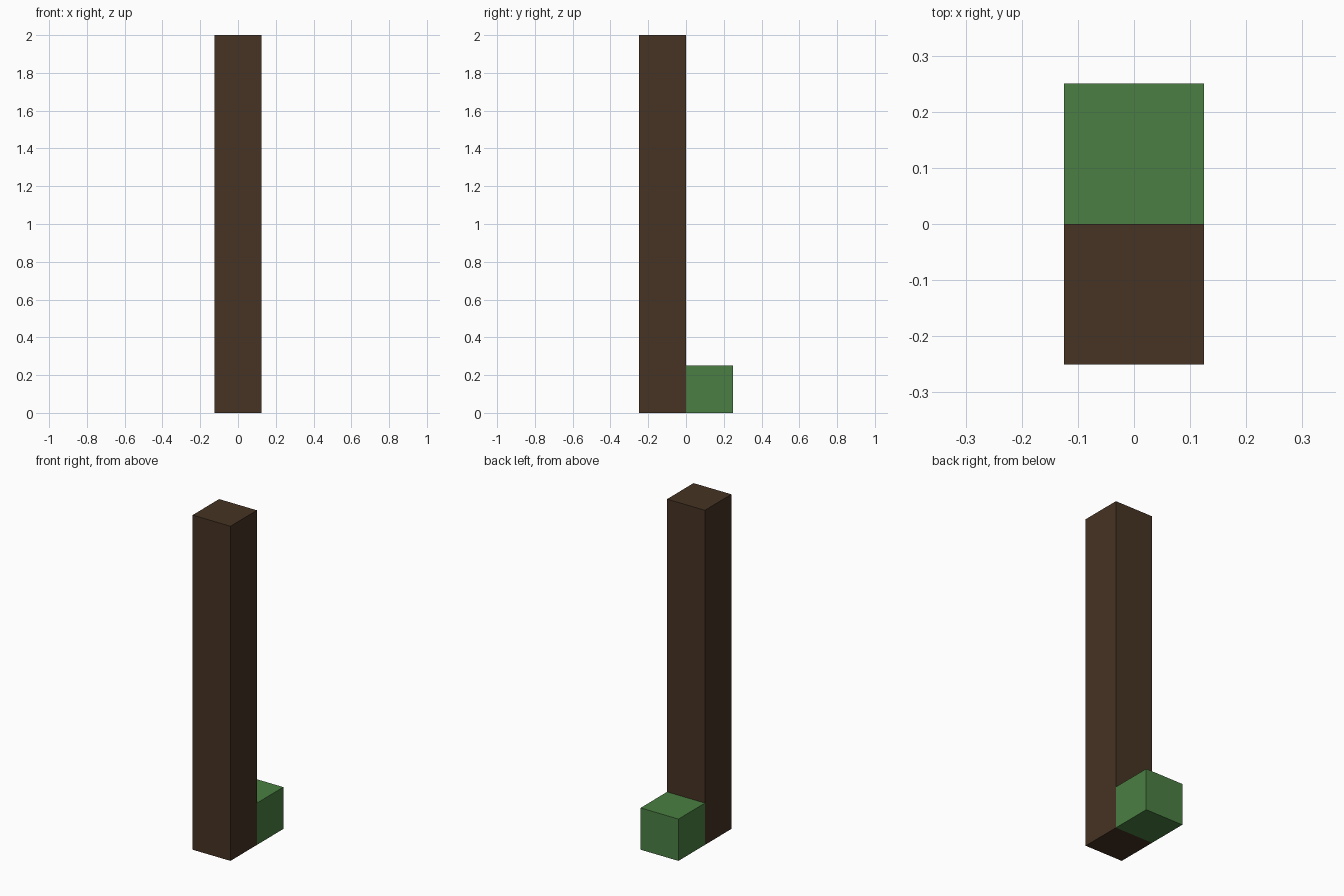
import bpy

if "Cube" in bpy.data.objects:
    bpy.data.objects.remove(bpy.data.objects["Cube"])


def make_material(name, color):
    mat = bpy.data.materials.new(name)
    mat.diffuse_color = (*color, 1.0)
    mat.use_nodes = True
    mat.node_tree.nodes["Principled BSDF"].inputs["Base Color"].default_value = mat.diffuse_color
    return mat


def add_box(name, size, location, mat):
    bpy.ops.mesh.primitive_cube_add(size=1, location=location)
    obj = bpy.context.object
    obj.name = name
    obj.scale = size
    bpy.ops.object.transform_apply(location=False, rotation=False, scale=True)
    obj.data.materials.append(mat)
    return obj


brown = make_material("dark brown", (0.061, 0.033, 0.017))
green = make_material("leaf green", (0.069, 0.212, 0.056))

W = 0.25  # shared block width

# Tall square post at the front
add_box("post", (W, W, 2.0), (0, -W / 2, 1.0), brown)

# Small cube against the foot of the post, at the back
add_box("foot_block", (W, W, W), (0, W / 2, W / 2), green)
